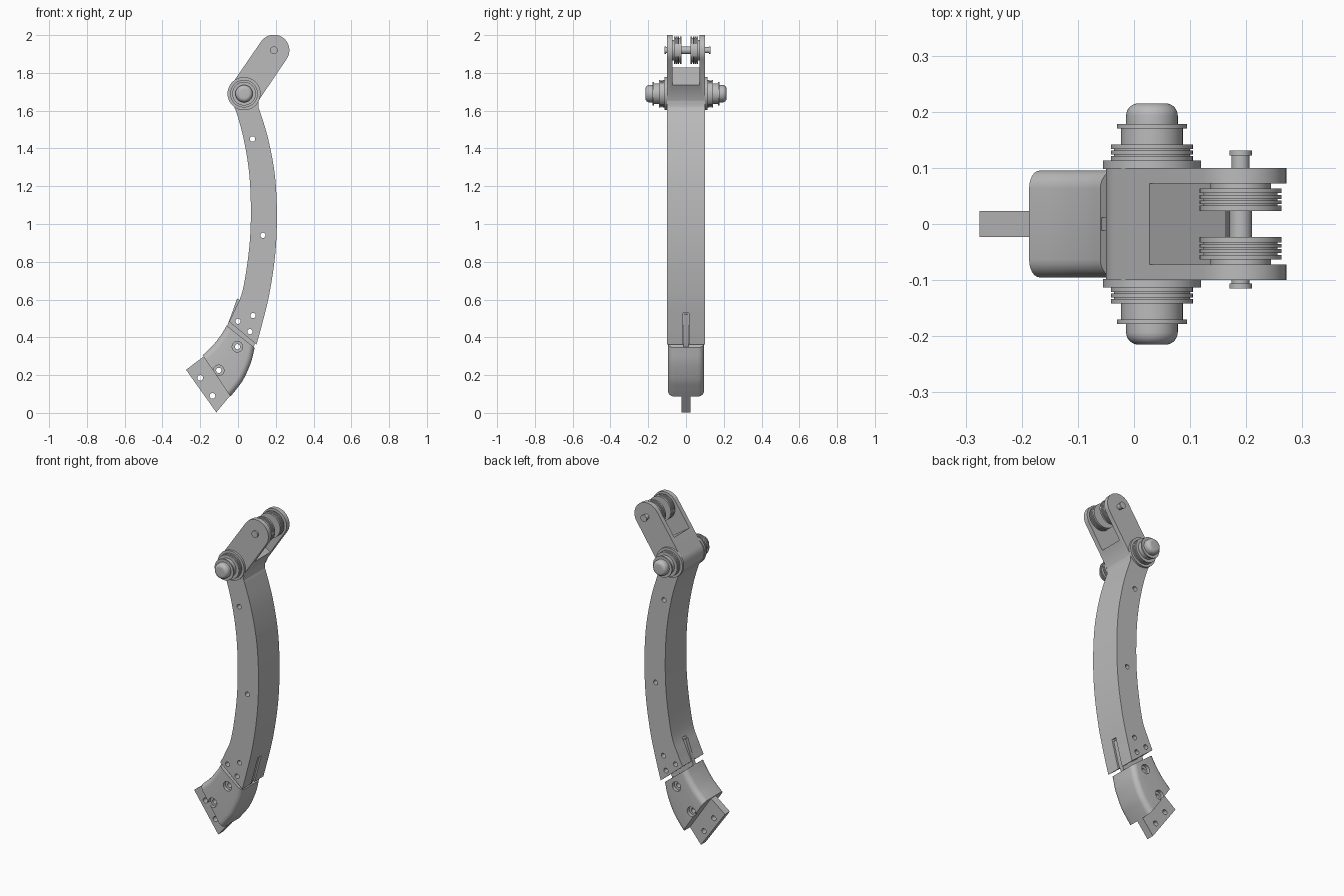
import bpy, bmesh, math
from mathutils import Vector

cube = bpy.data.objects.get("Cube")
if cube:
    bpy.data.objects.remove(cube, do_unlink=True)

grey = bpy.data.materials.new("machined grey")
grey.use_nodes = True
GREY = (0.5, 0.5, 0.5, 1)
grey.diffuse_color = GREY
grey.node_tree.nodes["Principled BSDF"].inputs["Base Color"].default_value = GREY

PIVOT, TIP = Vector((0.032, 1.69)), Vector((0.19, 1.92))


def finish(name, bm):
    bmesh.ops.recalc_face_normals(bm, faces=bm.faces)
    mesh = bpy.data.meshes.new(name)
    bm.to_mesh(mesh)
    bm.free()
    mesh.materials.append(grey)
    ob = bpy.data.objects.new(name, mesh)
    bpy.context.collection.objects.link(ob)
    return ob


def smooth(ob):
    bpy.ops.object.select_all(action="DESELECT")
    ob.select_set(True)
    bpy.context.view_layer.objects.active = ob
    bpy.ops.object.shade_smooth_by_angle(angle=math.radians(30))


def curve(points, steps=6):
    """Smooth line through (x, z) points."""
    p = [Vector(q) for q in points]
    p = [2 * p[0] - p[1]] + p + [2 * p[-1] - p[-2]]
    out = []
    for a, b, c, d in zip(p, p[1:], p[2:], p[3:]):
        for i in range(steps):
            t = i / steps
            out.append(b + (c - a) * t / 2 + (2 * a - 5 * b + 4 * c - d) * t * t / 2
                       + (3 * b - a - 3 * c + d) * t ** 3 / 2)
    return out + [p[-2]]


def arc(centre, r, start, end, n=24):
    return [centre + r * Vector((math.cos(a), math.sin(a)))
            for a in (math.radians(start + (end - start) * i / n) for i in range(n + 1))]


def slab(name, outline, half, round_edges=0):
    """Extrude an (x, z) outline to y = +-half, optionally rounding its long edges."""
    bm = bmesh.new()
    face = bm.faces.new([bm.verts.new((x, -half, z)) for x, z in outline])
    new = bmesh.ops.extrude_face_region(bm, geom=[face])["geom"]
    bmesh.ops.translate(bm, vec=(0, 2 * half, 0),
                        verts=[v for v in new if isinstance(v, bmesh.types.BMVert)])
    if round_edges:
        edges = [e for e in bm.edges if e.calc_length() < 0.1
                 and abs(e.verts[0].co.y - e.verts[1].co.y) < 0.001]
        bmesh.ops.bevel(bm, geom=edges, offset=round_edges, segments=6,
                        profile=0.5, affect="EDGES")
    return finish(name, bm)


def lathe(name, centre, profile, side=1, segments=48):
    """Turn a (radius, y) profile about the y axis through centre."""
    bm = bmesh.new()
    rings = []
    for r, y in profile:
        rings.append([bm.verts.new((p.x, y * side, p.y))
                      for p in arc(Vector(centre), r, 0, 360, segments)[:-1]])
    for a, b in zip(rings, rings[1:]):
        for i in range(segments):
            j = (i + 1) % segments
            bm.faces.new((a[i], a[j], b[j], b[i]))
    bm.faces.new(rings[0])
    bm.faces.new(rings[-1])
    return finish(name, bm)


def cut(ob, cutters):
    bpy.context.view_layer.objects.active = ob
    for c in cutters:
        mod = ob.modifiers.new("cut", "BOOLEAN")
        mod.object, mod.solver = c, "EXACT"
        bpy.ops.object.modifier_apply(modifier=mod.name)
        bpy.data.objects.remove(c, do_unlink=True)
    smooth(ob)


def hole(centre, r=0.014, y0=-0.3, y1=0.3):
    return lathe("hole_cutter", centre, [(r, y0), (r, y1)], segments=24)


def stack(*discs):
    """Lathe profile from (radius, y start, y end) discs."""
    return [p for r, a, b in discs for p in ((r, a), (r, b))]


# Curved arm with the forked upper link
concave = curve([(-0.047, 1.66), (-0.012, 1.6), (0.03, 1.45), (0.06, 1.26), (0.068, 1.05),
                 (0.058, 0.86), (0.025, 0.65), (-0.015, 0.55), (-0.047, 0.483)])
convex = curve([(0.098, 0.362), (0.125, 0.46), (0.166, 0.63), (0.197, 0.84), (0.206, 1.05),
                (0.195, 1.26), (0.16, 1.45), (0.118, 1.59), (0.108, 1.62), (0.11, 1.655)])
axis = (TIP - PIVOT).normalized()
lean = math.degrees(math.atan2(axis.y, axis.x))
link_end = arc(TIP, 0.082, lean - 90, lean + 90)
shoulder = arc(PIVOT, 0.082, lean + 90, 195, 10)
arm = slab("curved_arm", concave + convex + link_end + shoulder, 0.1)

across = Vector((axis.y, -axis.x))
floor = PIVOT + axis * 0.112
fork = slab("fork_cutter", [floor - across * 0.2, floor + across * 0.2,
                            floor + across * 0.2 + axis * 0.5,
                            floor - across * 0.2 + axis * 0.5], 0.072)
slot = slab("slot_cutter", [(-0.15, 0.5), (0.1, 0.25), (0.25, 0.48), (0.14, 0.53),
                            (-0.02, 0.63)], 0.016)
joint_holes = [(0, 0.485), (0.08, 0.515), (0.063, 0.43)]
cut(arm, [fork, slot] + [hole(c) for c in [(0.077, 1.45), (0.132, 0.94)] + joint_holes])

# Rounded lower casing with counterbored bolt holes
inner = curve([(-0.06, 0.462), (-0.085, 0.42), (-0.13, 0.36), (-0.187, 0.305)])
outer = curve([(-0.04, 0.087), (-0.005, 0.13), (0.03, 0.18), (0.068, 0.265), (0.088, 0.345)])
casing = slab("lower_casing", inner + outer, 0.095, 0.032)
casing_holes = [(-0.003, 0.35), (-0.102, 0.225)]
bores = [hole(c, 0.028, s * 0.075, s * 0.2) for c in casing_holes for s in (-1, 1)]
cut(casing, bores + [hole(c) for c in casing_holes])

# End bracket and the tongue that joins casing to arm
bracket = slab("end_bracket", [(-0.275, 0.228), (-0.18, 0.3), (-0.05, 0.11), (-0.042, 0.09),
                               (-0.115, 0.003)], 0.023)
cut(bracket, [hole(c, 0.015) for c in [(-0.2, 0.185), (-0.135, 0.09)] + casing_holes[1:]])
tongue = slab("joint_tongue", [(-0.065, 0.44), (0.07, 0.32), (0.1, 0.39), (0.133, 0.52),
                               (-0.005, 0.605), (-0.035, 0.52)], 0.012)
cut(tongue, [hole(c) for c in joint_holes + casing_holes[:1]])

# Pivot hubs and grooved pulleys, one on each side
for side, word in ((1, "rear"), (-1, "front")):
    hub = stack((0.0875, 0.098, 0.113), (0.073, 0.113, 0.121), (0.068, 0.121, 0.124),
                (0.073, 0.124, 0.131), (0.068, 0.131, 0.134), (0.073, 0.134, 0.142),
                (0.055, 0.142, 0.17), (0.0625, 0.17, 0.178))
    dome = [(0.046, 0.178)] + [(0.024 + 0.022 * math.cos(a), 0.193 + 0.022 * math.sin(a))
                               for a in (math.pi / 2 * i / 8 for i in range(9))]
    smooth(lathe(word + "_pivot_hub", PIVOT, hub + dome, side))
    pulley = stack((0.073, 0.023, 0.033), (0.066, 0.033, 0.036), (0.073, 0.036, 0.042),
                   (0.066, 0.042, 0.045), (0.073, 0.045, 0.052), (0.066, 0.052, 0.055),
                   (0.073, 0.055, 0.063), (0.054, 0.063, 0.073))
    smooth(lathe(word + "_pulley", TIP, pulley, side))

# Axle bolt through the fork
smooth(lathe("pulley_axle", TIP, stack((0.02, -0.115, -0.106), (0.016, -0.106, -0.098),
                                       (0.02, -0.098, 0.098), (0.016, 0.098, 0.122),
                                       (0.02, 0.122, 0.131)), segments=32))
